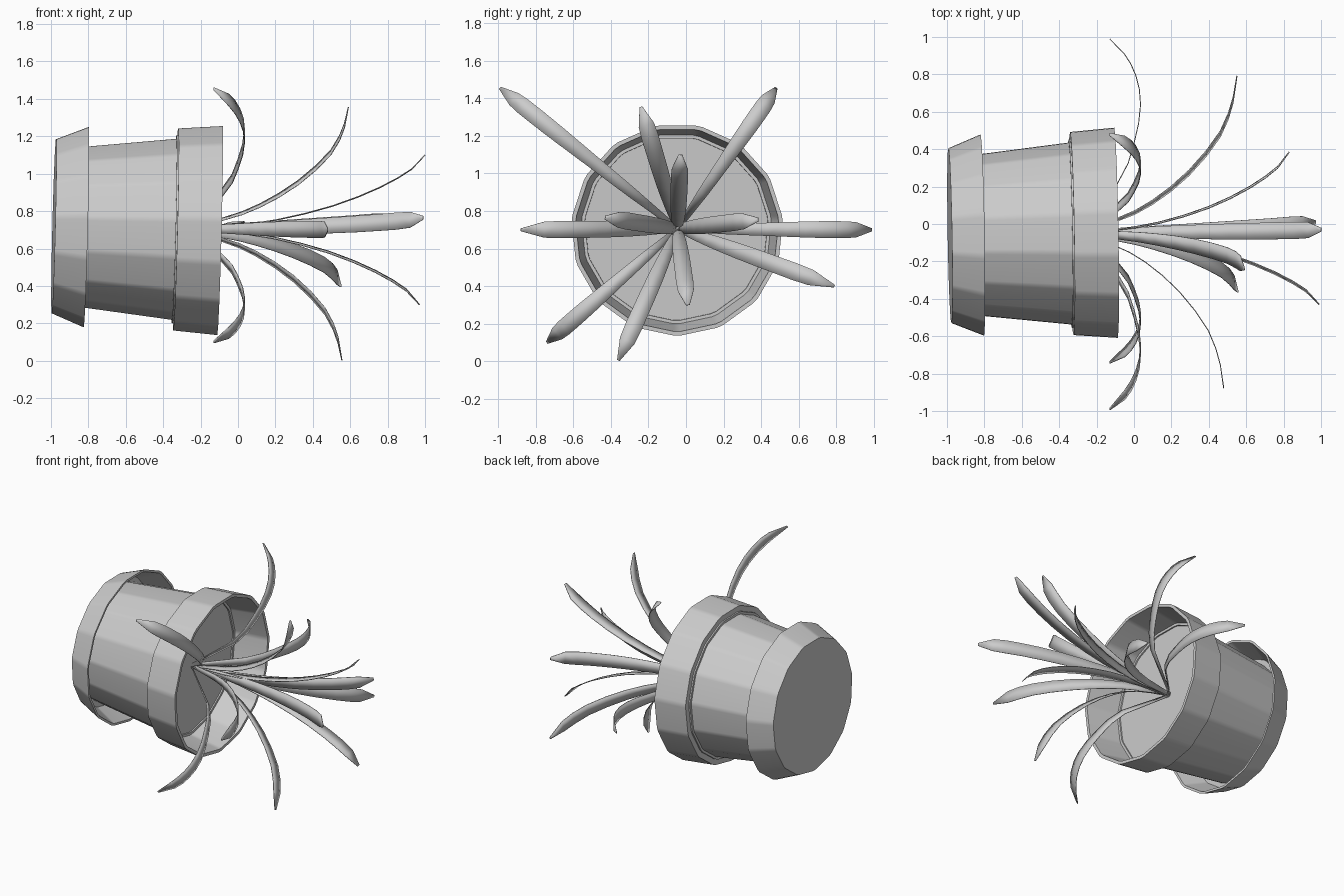
import bpy, bmesh, math
from mathutils import Vector

if "Cube" in bpy.data.objects:
    bpy.data.objects.remove(bpy.data.objects["Cube"])

AXIS = Vector((1, 0.017, -0.025)).normalized()     # the pot lies on its side
SIDE = AXIS.cross(Vector((0, 0, 1))).normalized()
UP = SIDE.cross(AXIS).normalized()
MOUTH = Vector((-0.097, -0.047, 0.70))             # centre of the pot opening
ROOT = Vector((-0.35, -0.045, 0.705))              # where the leaves sprout
SIDES = 15

grey = bpy.data.materials.new("plain_grey")
grey.diffuse_color = (0.6, 0.6, 0.6, 1)
grey.use_nodes = True
grey.node_tree.nodes["Principled BSDF"].inputs["Base Color"].default_value = grey.diffuse_color


def finish(bm, name):
    me = bpy.data.meshes.new(name)
    bm.to_mesh(me)
    bm.free()
    me.materials.append(grey)
    ob = bpy.data.objects.new(name, me)
    bpy.context.collection.objects.link(ob)
    bpy.ops.object.select_all(action='DESELECT')
    ob.select_set(True)
    bpy.context.view_layer.objects.active = ob
    bpy.ops.object.shade_smooth_by_angle(angle=math.radians(30))
    return ob


def corner(i):
    a = 2 * math.pi * i / SIDES
    return SIDE * math.sin(a) - UP * math.cos(a)


def lathe(name, profile):
    """Panelled turning of (distance along axis, radius) pairs, capped at both ends."""
    bm = bmesh.new()
    # Each corner is softened by two points close to it on the neighbouring sides
    dirs = [corner(i).lerp(corner(i + d), 0.08) for i in range(SIDES) for d in (-1, 1)]
    rings = [[bm.verts.new(MOUTH + AXIS * s + d * r) for d in dirs] for s, r in profile]
    n = len(dirs)
    for a, b in zip(rings, rings[1:]):
        for i in range(n):
            j = (i + 1) % n
            bm.faces.new((a[i], a[j], b[j], b[i]))
    bm.faces.new(rings[0])
    bm.faces.new(rings[-1])
    bmesh.ops.recalc_face_normals(bm, faces=bm.faces)
    ob = finish(bm, name)
    mod = ob.modifiers.new("flat_panels", 'WEIGHTED_NORMAL')
    mod.keep_sharp = True
    return ob


# Pot with thick lip; the last ring is the soil level
lathe("pot", [(-0.865, 0.42), (-0.236, 0.492), (-0.236, 0.548), (0, 0.567),
              (0, 0.545), (-0.245, 0.508)])
# Saucer under the pot
lathe("saucer", [(-0.888, 0.472), (-0.715, 0.543), (-0.715, 0.527), (-0.868, 0.455)])

# Leaf arcs: (x, share of the outward reach, blade width)
DROOPING = [(-0.35, 0, .025), (-0.09, 0.25, .055), (0.0, 0.46, .07), (0.035, 0.66, .085),
            (0.01, 0.81, .09), (-0.05, 0.92, .08), (-0.13, 1, .015)]
ARCHING = [(-0.35, 0, .025), (-0.09, 0.08, .045), (0.1, 0.19, .065), (0.3, 0.38, .083),
           (0.47, 0.63, .09), (0.54, 0.85, .085), (0.56, 1, .015)]
UPRIGHT = [(-0.35, 0, .025), (-0.08, 0.03, .045), (0.2, 0.12, .068), (0.5, 0.31, .085),
           (0.75, 0.56, .09), (0.92, 0.81, .085), (0.99, 1, .02)]


def smooth_path(pts):
    """Add a curved midpoint to every span except the pointed tip."""
    out = []
    for i in range(len(pts) - 1):
        p = [Vector(pts[k]) for k in (max(i - 1, 0), i, i + 1, min(i + 2, len(pts) - 1))]
        out.append(p[1])
        if 0 < i < len(pts) - 2:
            out.append((p[1] + p[2]) * 0.5625 - (p[0] + p[3]) * 0.0625)
    return out + [Vector(pts[-1])]


def leaf(name, arc, tip_x, y, z):
    out = Vector((0, y - ROOT.y, z - ROOT.z))
    across = Vector((1, 0, 0)).cross(out).normalized()
    stretch = 1 if arc is DROOPING else (tip_x - ROOT.x) / (arc[-1][0] - ROOT.x)
    bm = bmesh.new()
    prev = None
    for x, f, w in smooth_path(arc):
        c = Vector((ROOT.x + (x - ROOT.x) * stretch, ROOT.y, ROOT.z)) + out * f
        pair = (bm.verts.new(c - across * w / 2), bm.verts.new(c + across * w / 2))
        if prev:
            bm.faces.new((prev[0], prev[1], pair[1], pair[0]))
        prev = pair
    ob = finish(bm, name)
    mod = ob.modifiers.new("blade_thickness", 'SOLIDIFY')
    mod.thickness = 0.005
    mod.offset = 0
    return ob


# Leaf tips: (x, y, z) for each of the three whorls
whorls = {
    "drooping_leaf": (DROOPING, [(-0.13, -0.99, 1.455), (-0.13, 0.48, 1.455),
                                 (-0.13, 0.99, 0.70), (-0.13, -0.74, 0.10)]),
    "arching_leaf": (ARCHING, [(0.59, -0.24, 1.355), (0.48, -0.88, 0.70),
                               (0.55, 0.79, 0.40), (0.555, -0.36, 0.005)]),
    "upright_leaf": (UPRIGHT, [(1.0, -0.03, 1.10), (0.99, -0.43, 0.765),
                               (0.83, 0.385, 0.755), (0.97, 0.01, 0.30)]),
}
for name, (arc, tips) in whorls.items():
    for i, tip in enumerate(tips):
        leaf(f"{name}_{i + 1}", arc, *tip)
